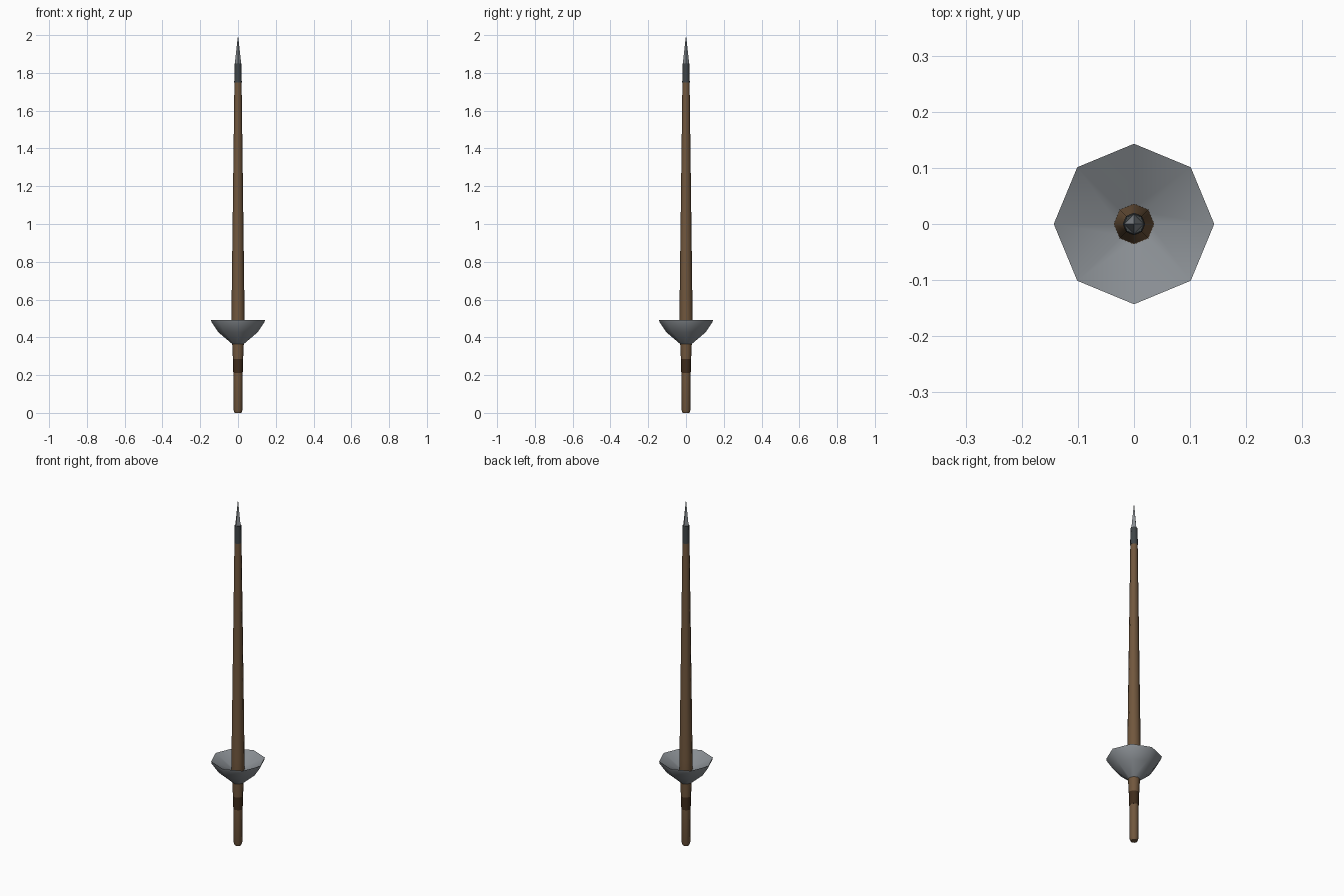
import bpy, bmesh, math

if "Cube" in bpy.data.objects:
    bpy.data.objects.remove(bpy.data.objects["Cube"])


def material(name, rgb):
    m = bpy.data.materials.new(name)
    m.diffuse_color = (*rgb, 1)
    m.use_nodes = True
    m.node_tree.nodes["Principled BSDF"].inputs["Base Color"].default_value = m.diffuse_color
    return m


wood = material("brown wood", (0.165, 0.095, 0.047))
leather = material("dark leather", (0.05, 0.025, 0.011))
steel = material("steel", (0.25, 0.27, 0.29))
iron = material("dark iron", (0.05, 0.058, 0.062))


def lathe(name, profile, mat, sides=8, closed=False, smooth=True):
    """Turn (radius, z) points about z, corners on the axes; cap the ends unless closed."""
    bm = bmesh.new()
    rings = []
    for r, z in profile:
        if r == 0:
            rings.append([bm.verts.new((0, 0, z))] * sides)
        else:
            rings.append([bm.verts.new((r * math.cos(math.tau * i / sides),
                                        r * math.sin(math.tau * i / sides), z))
                          for i in range(sides)])
    pairs = list(zip(rings, rings[1:]))
    if closed:
        pairs.append((rings[-1], rings[0]))
    for a, b in pairs:
        for i in range(sides):
            j = (i + 1) % sides
            bm.faces.new(list(dict.fromkeys((a[i], a[j], b[j], b[i]))))
    if not closed:
        bm.faces.new(rings[0][::-1])
        if profile[-1][0] > 0:
            bm.faces.new(rings[-1])
    bmesh.ops.recalc_face_normals(bm, faces=bm.faces)
    me = bpy.data.meshes.new(name)
    bm.to_mesh(me)
    bm.free()
    me.materials.append(mat)
    ob = bpy.data.objects.new(name, me)
    bpy.context.collection.objects.link(ob)
    if smooth:
        bpy.ops.object.select_all(action='DESELECT')
        ob.select_set(True)
        bpy.context.view_layer.objects.active = ob
        bpy.ops.object.shade_smooth_by_angle(angle=math.radians(50))
    return ob


# Handle below the guard
lathe("grip", [(0.018, 0), (0.023, 0.015), (0.024, 0.21)], wood)
lathe("grip_wrap", [(0.025, 0.21), (0.027, 0.285)], leather)
lathe("grip_flare", [(0.027, 0.285), (0.031, 0.37)], wood)

# Dished hand guard
lathe("hand_guard", [(0.029, 0.363), (0.104, 0.427), (0.14, 0.48),
                     (0.143, 0.493), (0.029, 0.435)], steel, closed=True)

# Long tapering shaft
lathe("shaft", [(0.031, 0.37), (0.036, 0.44), (0.035, 0.5), (0.019, 1.75)], wood)

# Iron socket and four-sided point
lathe("socket", [(0.02, 1.75), (0.018, 1.85)], iron)
lathe("point", [(0.017, 1.85), (0, 2.0)], steel, sides=4, smooth=False)
